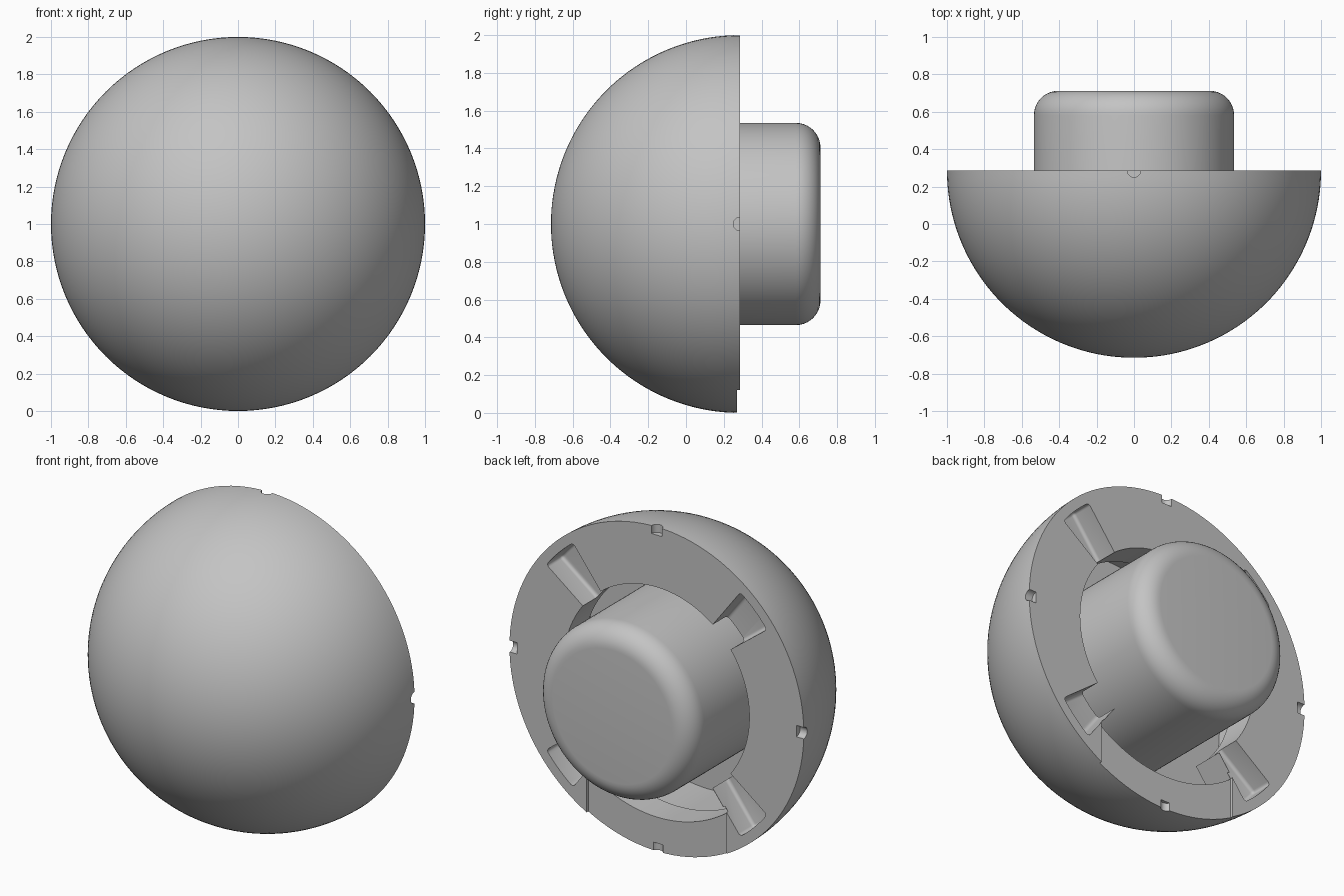
import bpy, bmesh
from math import sin, cos, pi, radians
from mathutils import Matrix, Vector

if "Cube" in bpy.data.objects:
    bpy.data.objects.remove(bpy.data.objects["Cube"], do_unlink=True)

RIM = 0.285        # y of the flat back face
CENTRE = 1.0       # height of the dome axis
STEPS = 128

grey = bpy.data.materials.new("plain_grey")
grey.use_nodes = True
grey.diffuse_color = (0.55, 0.55, 0.55, 1)
grey.node_tree.nodes["Principled BSDF"].inputs["Base Color"].default_value = grey.diffuse_color


def make_object(name, bm):
    bmesh.ops.remove_doubles(bm, verts=bm.verts, dist=1e-5)
    bmesh.ops.recalc_face_normals(bm, faces=bm.faces)
    mesh = bpy.data.meshes.new(name)
    bm.to_mesh(mesh)
    bm.free()
    mesh.materials.append(grey)
    ob = bpy.data.objects.new(name, mesh)
    bpy.context.collection.objects.link(ob)
    return ob


def lathe(name, profile):
    """Spin (radius, distance behind the rim) points round the y axis."""
    bm = bmesh.new()
    vs = [bm.verts.new((r, RIM + d, CENTRE)) for r, d in profile]
    edges = [bm.edges.new(pair) for pair in zip(vs, vs[1:])]
    bmesh.ops.spin(bm, geom=vs + edges, cent=(0, RIM, CENTRE), axis=(0, 1, 0),
                   angle=2 * pi, steps=STEPS, use_merge=True)
    return make_object(name, bm)


def arc(cr, cd, radius, start, end, n):
    angles = [radians(start + (end - start) * i / n) for i in range(n + 1)]
    return [(cr + radius * cos(a), cd + radius * sin(a)) for a in angles]


def sector(name, r0, r1, start, end, depth, n=24):
    """Ring sector that reaches from behind the rim down to a depth."""
    bm = bmesh.new()
    angles = [radians(start + (end - start) * i / n) for i in range(n + 1)]
    ring = [(r1, a) for a in angles] + [(r0, a) for a in reversed(angles)]
    face = bm.faces.new([bm.verts.new((r * cos(a), RIM - depth, CENTRE + r * sin(a)))
                         for r, a in ring])
    new = bmesh.ops.extrude_face_region(bm, geom=[face])["geom"]
    bmesh.ops.translate(bm, vec=(0, depth + 0.1, 0),
                        verts=[v for v in new if isinstance(v, bmesh.types.BMVert)])
    return make_object(name, bm)


def activate(ob):
    bpy.ops.object.select_all(action="DESELECT")
    ob.select_set(True)
    bpy.context.view_layer.objects.active = ob


def cut(target, cutter):
    mod = target.modifiers.new("cut", "BOOLEAN")
    mod.operation, mod.solver, mod.object = "DIFFERENCE", "EXACT", cutter
    activate(target)
    bpy.ops.object.modifier_apply(modifier=mod.name)
    bpy.data.objects.remove(cutter, do_unlink=True)


# Hollow dome with an inward flange around its opening
outer = arc(0, 0, 1, -90, 0, 40)
outer[0] = (0, -1)
dome = lathe("dome", outer + [(0.63, 0), (0.63, -0.2), (0.8, -0.2), (0.8, -0.5), (0, -0.5)])

# Wider opening along the bottom, with a shallow step in the rim
cut(dome, sector("bottom_opening", 0.56, 0.79, 233, 307, 0.25))
bm = bmesh.new()
bmesh.ops.create_cube(bm, size=1, matrix=Matrix.LocRotScale(
    Vector((0, RIM + 0.085, 0.15)), None, Vector((0.95, 0.2, 0.5))))
cut(dome, make_object("rim_step", bm))

# Four diagonal slots with rounded floors
for angle in (45, 135, 225, 315):
    slot = sector("slot", 0.58, 0.94, angle - 7.8, angle + 7.8, 0.14, 8)
    bevel = slot.modifiers.new("round", "BEVEL")
    bevel.width, bevel.segments, bevel.limit_method = 0.025, 4, "ANGLE"
    bevel.angle_limit = radians(50)
    activate(slot)
    bpy.ops.object.modifier_apply(modifier=bevel.name)
    cut(dome, slot)

# Four small round notches in the rim
for i in range(4):
    a = i * pi / 2
    direction = Vector((cos(a), 0, sin(a)))
    bm = bmesh.new()
    bmesh.ops.create_cone(bm, cap_ends=True, segments=24, radius1=0.035, radius2=0.035, depth=0.15,
                          matrix=Matrix.Translation(Vector((0, RIM, CENTRE)) + direction * 1.025)
                          @ direction.to_track_quat("Z", "Y").to_matrix().to_4x4())
    cut(dome, make_object("notch", bm))

# Central plug with a rounded end
plug = lathe("plug", [(0, -0.51), (0.535, -0.51)]
             + arc(0.405, 0.297, 0.13, 0, 90, 10) + [(0, 0.427)])

for ob in (dome, plug):
    activate(ob)
    bpy.ops.object.shade_smooth_by_angle(angle=radians(30))
